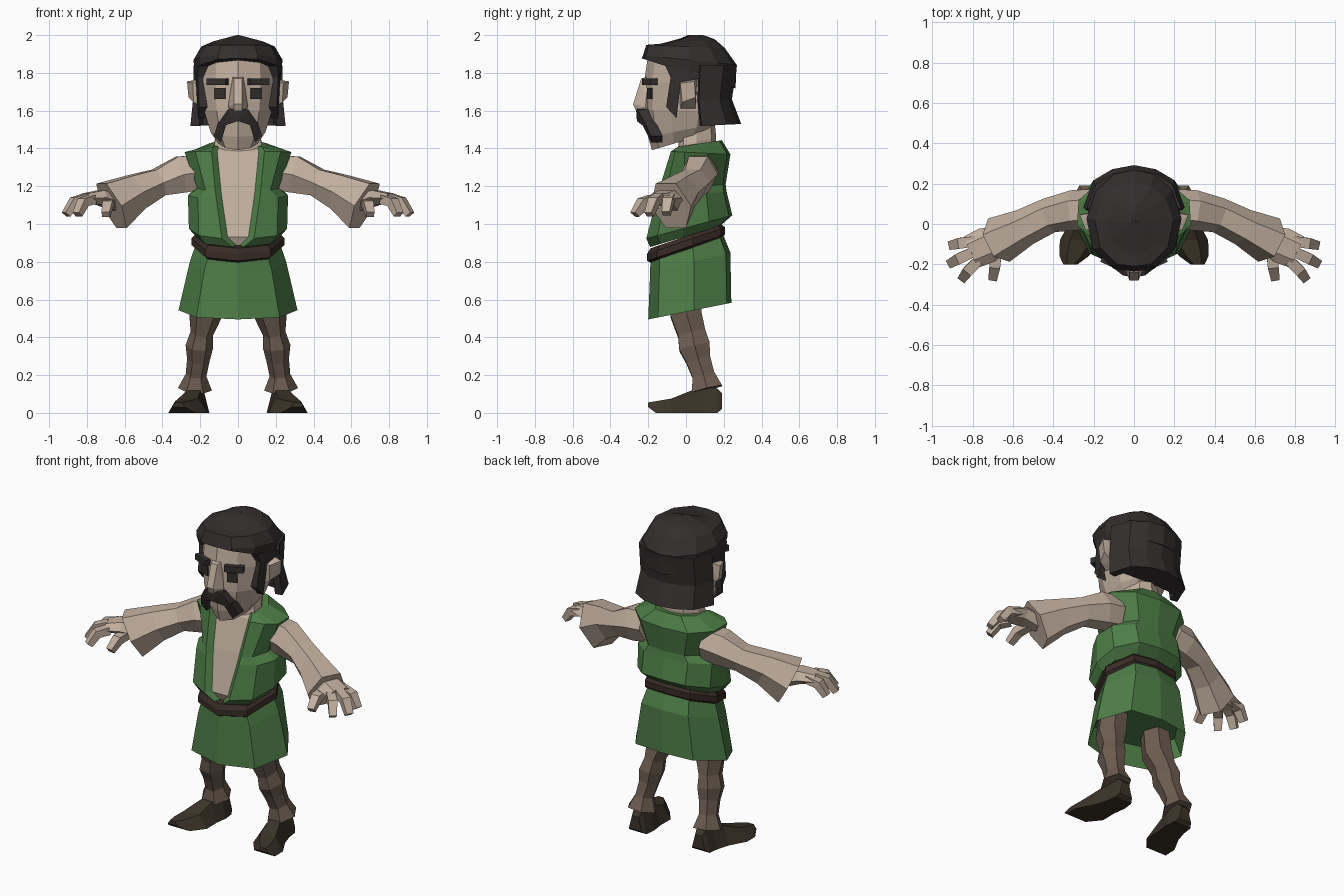
import bpy, bmesh, math
from mathutils import Vector, Matrix


def material(name, rgb):
    m = bpy.data.materials.new(name)
    m.diffuse_color = (*rgb, 1)
    return m


SKIN = material("beige skin", (0.54, 0.43, 0.345))
GREEN = material("green cloth", (0.075, 0.205, 0.062))
HAIR = material("dark hair", (0.034, 0.028, 0.028))
BELT = material("brown belt", (0.04, 0.024, 0.019))
PANTS = material("brown trousers", (0.155, 0.11, 0.082))
SHOE = material("dark shoe", (0.045, 0.034, 0.022))


def finish(bm, name, mats, mirror):
    bmesh.ops.recalc_face_normals(bm, faces=bm.faces)
    me = bpy.data.meshes.new(name)
    bm.to_mesh(me)
    bm.free()
    ob = bpy.data.objects.new(name, me)
    bpy.context.collection.objects.link(ob)
    for m in mats:
        me.materials.append(m)
    if mirror:
        ob.modifiers.new("mirror", 'MIRROR').use_mirror_merge = False
    return ob


def loft(name, rings, mats, mirror=False, rule=None):
    """Skin a list of point rings; rule(column) picks the material."""
    bm = bmesh.new()
    vs = [[bm.verts.new(p) for p in r] for r in rings]
    n = len(rings[0])
    for a, b in zip(vs, vs[1:]):
        for i in range(n):
            j = (i + 1) % n
            f = bm.faces.new((a[i], a[j], b[j], b[i]))
            if rule:
                f.material_index = rule(i)
    bm.faces.new(vs[0])
    bm.faces.new(vs[-1])
    return finish(bm, name, mats, mirror)


def ring(z, tilt, w, yf, yb, cols):
    """Symmetric ring: columns are fractions of half width and of front/back depth."""
    half = []
    for fx, fy in cols:
        y = fy * yb if fy > 0 else -fy * yf
        half.append((fx * w, y, z + tilt * y))
    return half + [(-x, y, z) for x, y, z in half[-2:0:-1]]


def tube(name, path, n, mat, up=(0, 0, 1), phase=0.0):
    """Mirrored tube along (x, y, z, width radius, height radius)."""
    pts = [Vector(p[:3]) for p in path]
    rings = []
    for i, p in enumerate(path):
        t = (pts[min(i + 1, len(pts) - 1)] - pts[max(i - 1, 0)]).normalized()
        h = t.cross(Vector(up)).normalized()
        v = h.cross(t)
        rings.append([pts[i] + h * p[3] * math.cos(a) + v * p[4] * math.sin(a)
                      for a in (phase + 2 * math.pi * k / n for k in range(n))])
    return loft(name, rings, [mat], True)


def hull(name, pts, mat, mirror=False):
    bm = bmesh.new()
    for p in pts:
        bm.verts.new(p)
    bmesh.ops.convex_hull(bm, input=bm.verts)
    bmesh.ops.dissolve_limit(bm, angle_limit=0.02, verts=bm.verts, edges=bm.edges)
    return finish(bm, name, [mat], mirror)


def plate(name, c, size, turn, mat):
    r = Matrix.Rotation(turn, 3, 'Z')
    hull(name, [Vector(c) + r @ Vector((sx * size[0] / 2, sy * size[1] / 2, sz * size[2] / 2))
                for sx in (-1, 1) for sy in (-1, 1) for sz in (-1, 1)], mat, True)


# Vest with open V front: rows are z, tilt, half width, front y, back y, lapel x
rings = []
for z, tilt, w, yf, yb, lx in [(0.935, 0.3, 0.22, -0.19, 0.18, 0.03),
                               (0.98, 0.27, 0.26, -0.21, 0.245, 0.085),
                               (1.15, 0.1, 0.265, -0.155, 0.215, 0.115),
                               (1.19, 0.1, 0.215, -0.145, 0.21, 0.12),
                               (1.38, -0.05, 0.283, -0.08, 0.235, 0.14),
                               (1.415, 0.15, 0.15, -0.045, 0.19, 0.13)]:
    deep = -(yf + 0.03) / yf
    rings.append(ring(z, tilt, w, yf, yb,
                      [(0, deep), (max(lx - 0.03, 0.01) / w, deep), (lx / w, -1), (0.8, -0.72),
                       (1, -0.08), (0.97, 0.5), (0.58, 0.93), (0, 1)]))
last = len(rings[0]) - 1
loft("vest", rings, [GREEN, SKIN], rule=lambda i: int(i in (0, last)))

# Belt and skirt, eight-sided
BODY = [(0, -1), (0.7, -0.74), (1, 0.18), (0.64, 0.9), (0, 1)]
loft("belt", [ring(z, 0.34, w, -d, d, BODY) for z, w, d in
              [(0.86, 0.225, 0.188), (0.875, 0.245, 0.206), (0.912, 0.245, 0.206), (0.935, 0.225, 0.188)]],
     [BELT])
loft("skirt", [ring(*r, BODY) for r in [(0.89, 0.36, 0.22, -0.188, 0.19),
                                        (0.79, 0.25, 0.255, -0.19, 0.235),
                                        (0.535, 0.2, 0.315, -0.2, 0.24),
                                        (0.64, 0.1, 0.27, -0.17, 0.21)]], [GREEN])

# Trouser legs
tube("trouser_leg", [(0.15, 0, 0.68, 0.08, 0.09), (0.172, 0, 0.52, 0.088, 0.095),
                     (0.192, 0.03, 0.42, 0.06, 0.085), (0.205, 0.045, 0.35, 0.073, 0.095),
                     (0.21, 0.065, 0.28, 0.06, 0.075), (0.222, 0.092, 0.2, 0.055, 0.068),
                     (0.228, 0.11, 0.125, 0.09, 0.095)], 6, PANTS, up=(0, 1, 0))

# Shoes, toes turned out: stations x, y, half width, height, sole height
loft("shoe", [[(x - w, y, b), (x + w, y, b), (x + w * 0.5, y, h), (x - w * 0.5, y, h)]
              for x, y, w, h, b in
              [(0.22, 0.19, 0.045, 0.105, 0.02), (0.22, 0.165, 0.06, 0.13, 0), (0.22, 0.1, 0.068, 0.138, 0),
               (0.238, 0.02, 0.075, 0.115, 0), (0.265, -0.08, 0.103, 0.075, 0),
               (0.297, -0.16, 0.072, 0.062, 0), (0.315, -0.2, 0.035, 0.055, 0.03)]],
     [SHOE], True)

# Sleeves with wide cuffs
tube("sleeve", [(0.2, 0.075, 1.275, 0.098, 0.105), (0.3, 0.068, 1.262, 0.1, 0.112),
                (0.42, 0.043, 1.22, 0.088, 0.083), (0.54, -0.015, 1.17, 0.093, 0.108),
                (0.67, -0.08, 1.096, 0.12, 0.152)], 6, SKIN)

# Hands: palm, three fingers and a thumb
tube("palm", [(0.64, -0.065, 1.11, 0.06, 0.05), (0.73, -0.105, 1.14, 0.09, 0.045),
              (0.81, -0.14, 1.135, 0.085, 0.03)], 6, SKIN)
for name, a, b, c in [("outer_finger", (0.78, -0.085, 1.14), (0.86, -0.095, 1.12), (0.905, -0.105, 1.055)),
                      ("middle_finger", (0.8, -0.14, 1.14), (0.865, -0.17, 1.12), (0.91, -0.195, 1.05)),
                      ("inner_finger", (0.77, -0.18, 1.13), (0.82, -0.23, 1.115), (0.85, -0.27, 1.05)),
                      ("thumb", (0.68, -0.12, 1.11), (0.69, -0.21, 1.1), (0.70, -0.27, 1.05))]:
    tube(name, [(*a, 0.036, 0.034), (*b, 0.038, 0.034), (*c, 0.03, 0.026)], 4, SKIN, phase=math.pi / 4)

# Neck and head
HEAD = [(0, -1), (0.63, -0.8), (1, -0.35), (1, 0.35), (0.6, 0.85), (0, 1)]
loft("neck", [ring(*r, HEAD) for r in [(1.34, 0.2, 0.13, -0.06, 0.15), (1.425, 0.2, 0.125, -0.04, 0.16),
                                       (1.54, 0.1, 0.1, -0.04, 0.15)]], [SKIN])
loft("head", [ring(*r, HEAD) for r in [(1.445, 0.3, 0.105, -0.18, 0.1), (1.5, 0.2, 0.145, -0.2, 0.16),
                                       (1.6, 0, 0.18, -0.22, 0.2), (1.75, 0, 0.19, -0.222, 0.21),
                                       (1.9, 0, 0.18, -0.2, 0.2)]], [SKIN])
hull("nose", [(s * x, y, z) for s in (-1, 1) for x, y, z in
              [(0.022, -0.237, 1.77), (0.03, -0.2, 1.78), (0.022, -0.28, 1.635), (0.052, -0.215, 1.62),
               (0.02, -0.265, 1.6), (0.04, -0.2, 1.595)]], SKIN)
hull("ear", [(0.18, -0.035, 1.76), (0.18, 0.06, 1.77), (0.24, -0.03, 1.745), (0.27, 0.045, 1.755),
             (0.262, 0.05, 1.67), (0.235, -0.02, 1.645), (0.18, -0.03, 1.61), (0.18, 0.05, 1.61)], SKIN, True)

# Eyes, eyebrows and moustache
plate("eye", (0.095, -0.192, 1.692), (0.06, 0.0095, 0.058), 0.36, HAIR)
plate("eyebrow", (0.108, -0.192, 1.753), (0.112, 0.04, 0.036), 0.42, HAIR)


def thick(pts):
    return pts + [(x, y + 0.06, z) for x, y, z in pts]


hull("moustache_top", thick([(0, -0.265, 1.615), (0.055, -0.255, 1.605), (0.107, -0.215, 1.53),
                             (0.06, -0.235, 1.525), (0, -0.26, 1.545)]), HAIR, True)
hull("moustache_tip", thick([(0.06, -0.235, 1.535), (0.105, -0.22, 1.54), (0.128, -0.185, 1.465),
                             (0.09, -0.185, 1.432)]), HAIR, True)

# Hair: crown, back curtain and sideburns
CROWN = [(0, -1), (0.45, -0.94), (0.86, -0.55), (1, 0.1), (0.8, 0.62), (0.42, 0.92), (0, 1)]
loft("hair_crown", [ring(*r, CROWN) for r in [(1.802, -0.32, 0.228, -0.235, 0.262),
                                              (1.87, -0.1, 0.236, -0.228, 0.268),
                                              (1.94, -0.04, 0.195, -0.21, 0.205),
                                              (1.966, 0.09, 0.13, -0.14, 0.15),
                                              (2.0, 0, 0.006, 0.06, 0.09)]], [HAIR])
BACK = [(0, 0.5), (0.75, 0.45), (0.82, 0.25), (1, 0.28), (0.8, 0.74), (0.43, 0.93), (0, 1)]
loft("hair_back", [ring(*r, BACK) for r in [(1.84, 0, 0.235, 0, 0.27), (1.66, 0, 0.238, 0, 0.243),
                                            (1.515, 0.05, 0.252, 0, 0.292)]], [HAIR])
hull("sideburn", [(x, y, z) for x0, x1, y, z in
                  [(0.16, 0.21, -0.11, 1.84), (0.16, 0.23, 0.08, 1.80), (0.16, 0.212, -0.075, 1.76),
                   (0.16, 0.225, 0.07, 1.77), (0.16, 0.222, -0.03, 1.75)] for x in (x0, x1)], HAIR, True)
hull("sideburn_lock", [(x, y, z) for x0, x1, y, z in
                       [(0.16, 0.214, -0.078, 1.80), (0.16, 0.224, -0.025, 1.78),
                        (0.15, 0.205, -0.105, 1.62), (0.16, 0.212, -0.05, 1.56)] for x in (x0, x1)],
     HAIR, True)
